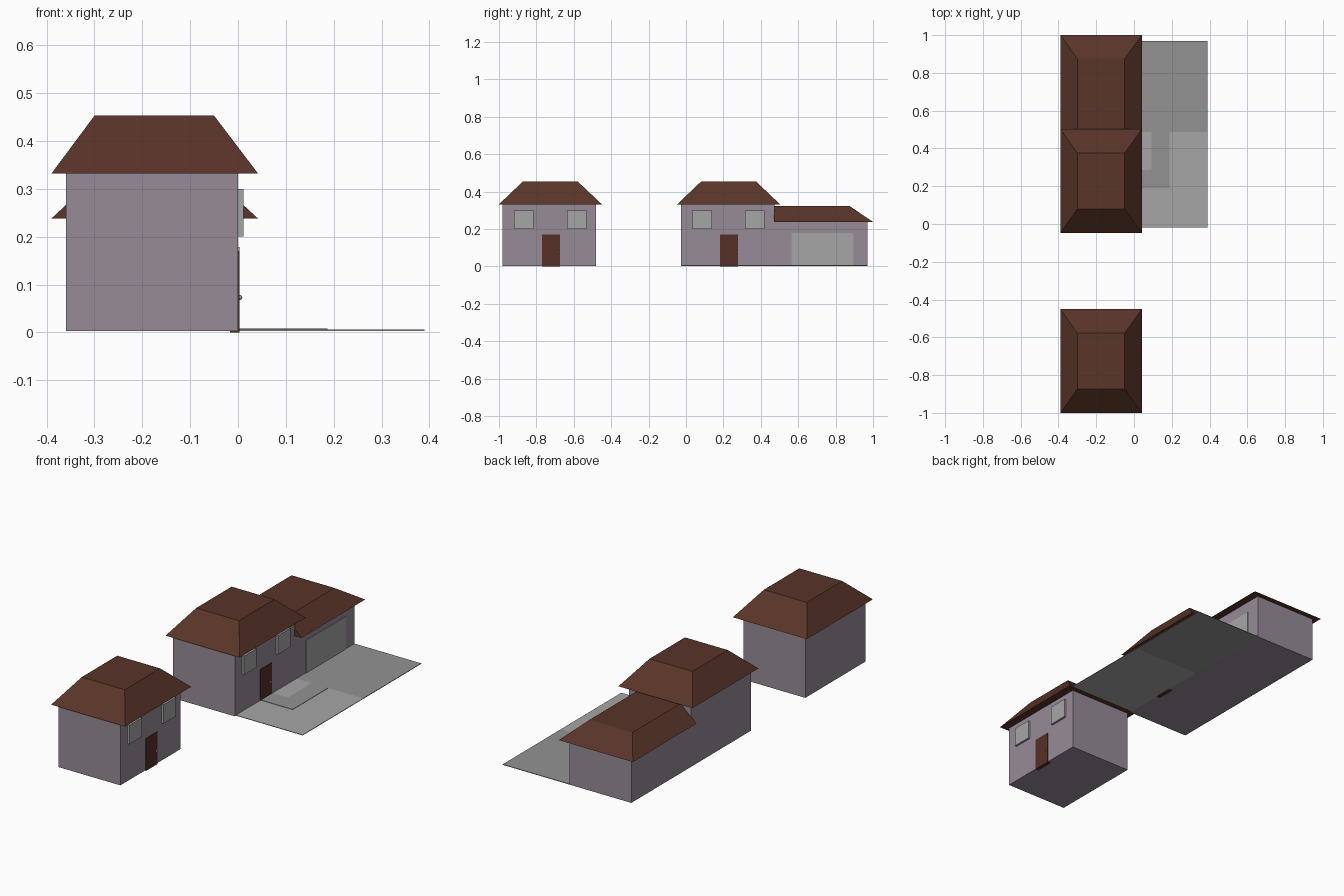
import bpy, bmesh

if "Cube" in bpy.data.objects:
    bpy.data.objects.remove(bpy.data.objects["Cube"])


def material(name, r, g, b):
    m = bpy.data.materials.new(name)
    m.diffuse_color = (r, g, b, 1)
    m.use_nodes = True
    m.node_tree.nodes["Principled BSDF"].inputs["Base Color"].default_value = m.diffuse_color
    return m


WALL = material("mauve_wall", 0.31, 0.26, 0.31)
ROOF = material("brown_roof", 0.10, 0.035, 0.022)
DOOR = material("brown_door", 0.09, 0.03, 0.02)
LIGHT = material("light_grey", 0.38, 0.38, 0.38)
DARK = material("dark_grey", 0.29, 0.29, 0.29)


def frustum(name, base, top, z0, z1, mat):
    """Solid between two rectangles given as (x0, x1, y0, y1)."""
    bm = bmesh.new()
    rings = []
    for (x0, x1, y0, y1), z in ((base, z0), (top, z1)):
        rings.append([bm.verts.new((x, y, z)) for x, y in
                      ((x0, y0), (x1, y0), (x1, y1), (x0, y1))])
    low, high = rings
    bm.faces.new(low[::-1])
    bm.faces.new(high)
    for i in range(4):
        j = (i + 1) % 4
        bm.faces.new((low[i], low[j], high[j], high[i]))
    mesh = bpy.data.meshes.new(name)
    bm.to_mesh(mesh)
    bm.free()
    mesh.materials.append(mat)
    ob = bpy.data.objects.new(name, mesh)
    bpy.context.collection.objects.link(ob)
    return ob


def box(name, x0, x1, y0, y1, z0, z1, mat):
    rect = (x0, x1, y0, y1)
    return frustum(name, rect, rect, z0, z1, mat)


def house(tag, y):
    """Two-storey house whose side wall starts at y."""
    box(tag + "_walls", -0.36, 0, y, y + 0.5, 0.003, 0.332, WALL)
    frustum(tag + "_roof", (-0.39, 0.042, y - 0.02, y + 0.53),
            (-0.30, -0.05, y + 0.107, y + 0.402), 0.332, 0.453, ROOF)
    box(tag + "_door", -0.017, 0.003, y + 0.21, y + 0.305, 0, 0.17, DOOR)
    for side, off in (("left", 0.06), ("right", 0.343)):
        box(f"{tag}_{side}_window", -0.002, 0.011, y + off, y + off + 0.105,
            0.2, 0.3, LIGHT)
    # door knob
    bpy.ops.mesh.primitive_uv_sphere_add(segments=16, ring_count=8, radius=0.005,
                                         location=(0.004, y + 0.295, 0.073))
    knob = bpy.context.object
    knob.name = tag + "_door_knob"
    knob.data.materials.append(LIGHT)
    bpy.ops.object.shade_smooth_by_angle()


house("small_house", -0.98)
house("main_house", -0.027)

# garage attached to the main house
box("garage_walls", -0.36, 0, 0.473, 0.97, 0.003, 0.24, WALL)
frustum("garage_roof", (-0.39, 0.042, 0.47, 1.0), (-0.30, -0.05, 0.47, 0.875),
        0.238, 0.322, ROOF)
box("garage_door", -0.002, 0.003, 0.565, 0.895, 0.003, 0.178, LIGHT)

# paved yard, driveway and L-shaped footpath
box("front_yard", 0, 0.39, -0.018, 0.487, 0.003, 0.006, LIGHT)
box("driveway", 0, 0.39, 0.487, 0.97, 0.003, 0.006, DARK)
box("path_to_door", 0, 0.092, 0.188, 0.285, 0.004, 0.008, DARK)
box("path_to_driveway", 0.092, 0.187, 0.188, 0.487, 0.004, 0.008, DARK)
